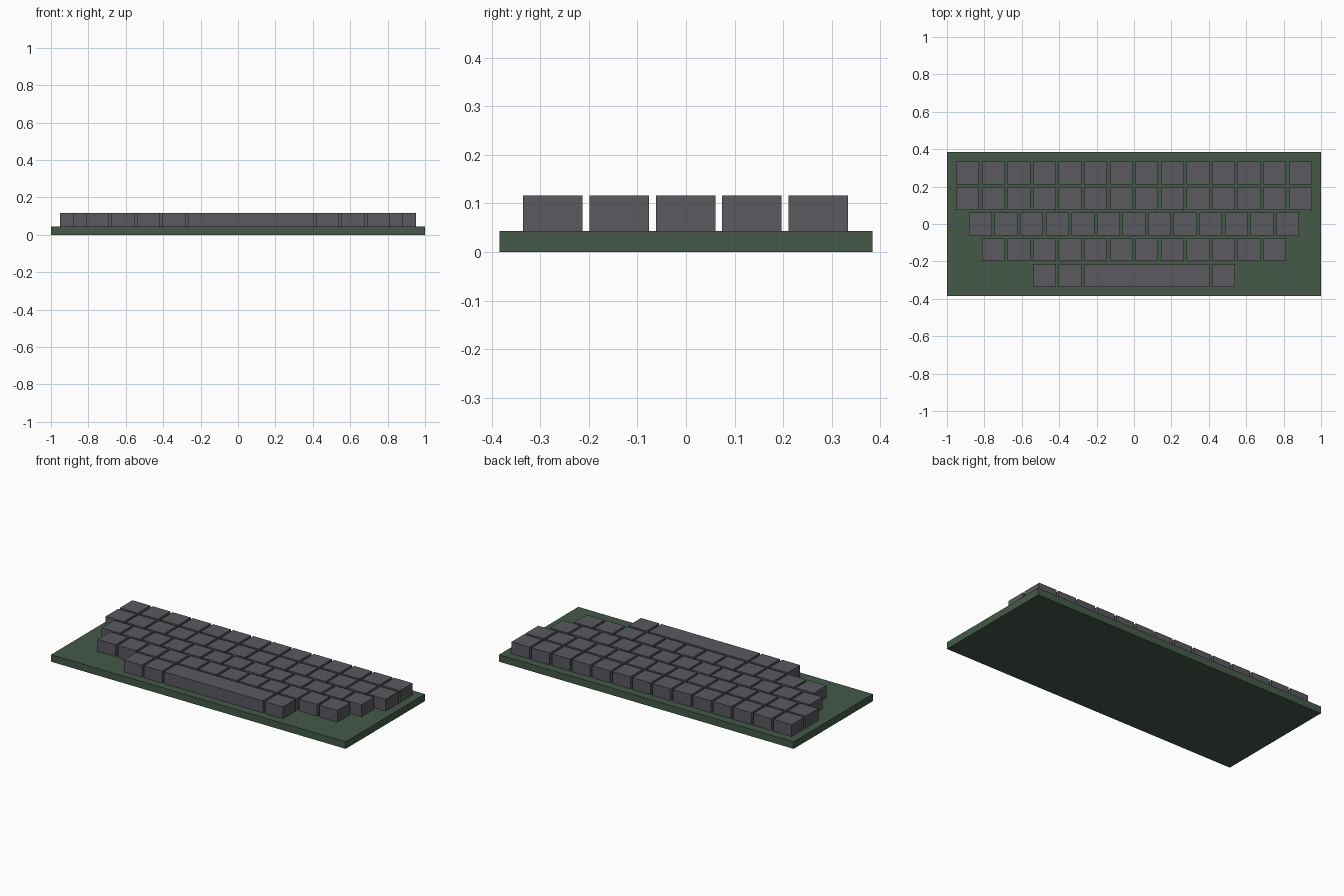
import bpy

if "Cube" in bpy.data.objects:
    bpy.data.objects.remove(bpy.data.objects["Cube"])

PITCH = 0.1368      # spacing of one key unit
KEY = 0.1225        # footprint of a single key
BASE_TOP = 0.043
KEY_TOP = 0.116


def material(name, color):
    mat = bpy.data.materials.new(name)
    mat.diffuse_color = (*color, 1)
    mat.use_nodes = True
    mat.node_tree.nodes["Principled BSDF"].inputs["Base Color"].default_value = mat.diffuse_color
    return mat


def box(name, center, size, mat):
    bpy.ops.mesh.primitive_cube_add(size=1, location=center)
    obj = bpy.context.object
    obj.name = name
    obj.scale = size
    bpy.ops.object.transform_apply(location=False, rotation=False, scale=True)
    obj.data.materials.append(mat)
    return obj


green = material("case_green", (0.06, 0.10, 0.068))
grey = material("key_grey", (0.10, 0.10, 0.115))

# Flat case slab
box("case", (0, 0, BASE_TOP / 2), (2, 0.768, BASE_TOP), green)

# Key widths in units for each row, back to front; every row is centred
rows = [[1] * 14, [1] * 14, [1] * 13, [1] * 12, [1, 1, 5, 1]]

for r, widths in enumerate(rows):
    y = (2 - r) * PITCH - 0.001
    x = -sum(widths) * PITCH / 2
    for c, units in enumerate(widths):
        name = "space_bar" if units > 1 else f"key_row{r + 1}_{c + 1}"
        box(name,
            (x + units * PITCH / 2, y, (BASE_TOP + KEY_TOP) / 2),
            ((units - 1) * PITCH + KEY, KEY, KEY_TOP - BASE_TOP), grey)
        x += units * PITCH
